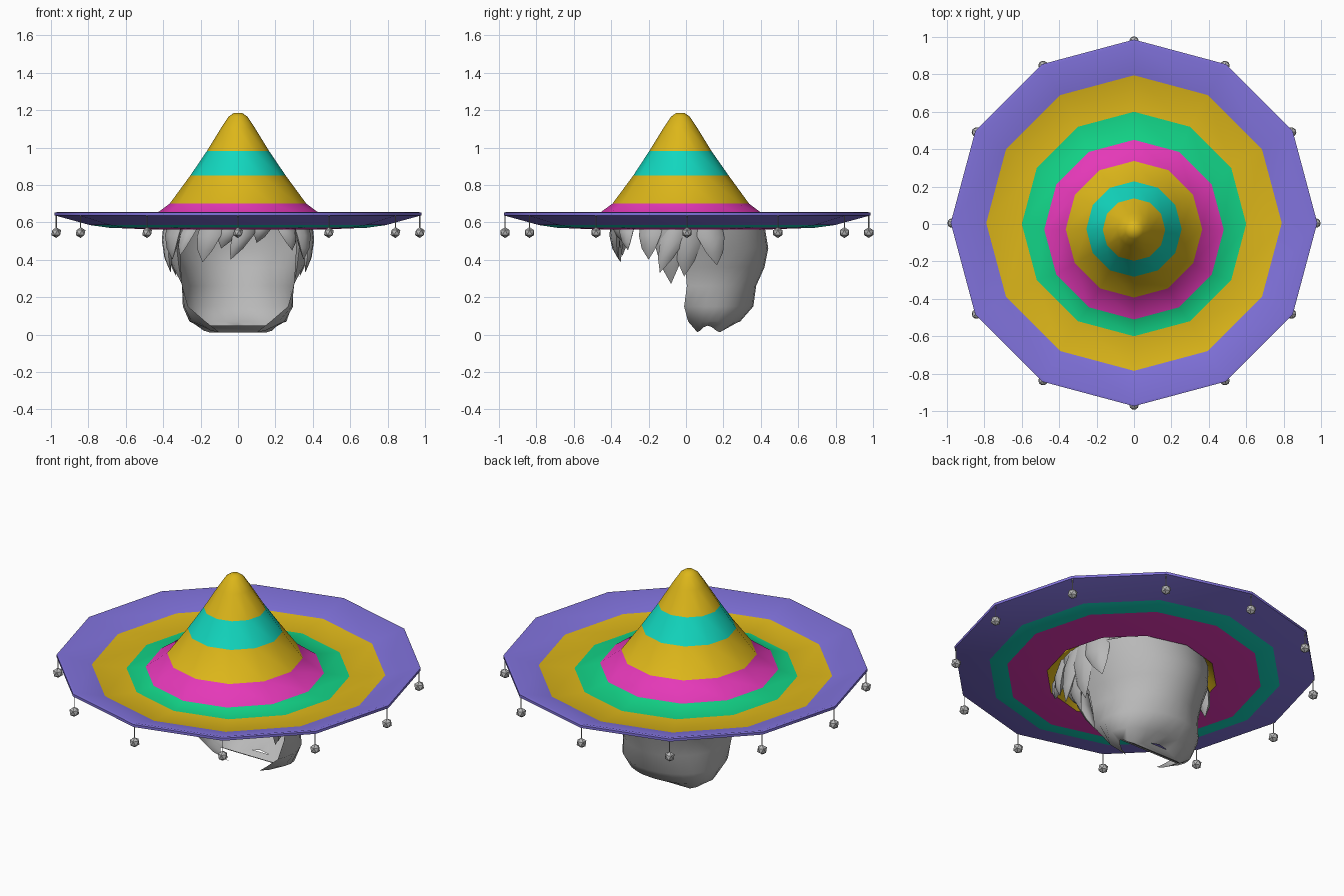
import bpy, bmesh, math
from mathutils import Vector

if "Cube" in bpy.data.objects:
    bpy.data.objects.remove(bpy.data.objects["Cube"])


def material(name, rgb):
    m = bpy.data.materials.new(name)
    m.diffuse_color = (*rgb, 1)
    m.use_nodes = True
    m.node_tree.nodes["Principled BSDF"].inputs["Base Color"].default_value = m.diffuse_color
    return m


MATS = [material("gold", (0.72, 0.47, 0.01)),
        material("teal", (0.006, 0.68, 0.52)),
        material("magenta", (0.78, 0.04, 0.48)),
        material("green", (0.006, 0.65, 0.24)),
        material("purple", (0.22, 0.17, 0.72))]
GREY = material("grey", (0.48, 0.48, 0.48))
GOLD, TEAL, MAGENTA, GREEN, PURPLE = range(5)


def finish(name, bm, mats, angle=None, recalc=True):
    if recalc:
        bmesh.ops.recalc_face_normals(bm, faces=bm.faces)
    mesh = bpy.data.meshes.new(name)
    bm.to_mesh(mesh)
    bm.free()
    for m in mats:
        mesh.materials.append(m)
    ob = bpy.data.objects.new(name, mesh)
    bpy.context.collection.objects.link(ob)
    if angle:
        bpy.ops.object.select_all(action='DESELECT')
        ob.select_set(True)
        bpy.context.view_layer.objects.active = ob
        bpy.ops.object.shade_smooth_by_angle(angle=math.radians(angle))
    return ob


def bridge(bm, a, b, closed=True, mat=0):
    n = len(a)
    for i in range(n if closed else n - 1):
        j = (i + 1) % n
        bm.faces.new((a[i], a[j], b[j], b[i])).material_index = mat


# Hat: twelve-sided lathe, outside then underside (radius, centre y, z, colour of next band)
SIDES = 12
profile = [
    (0.022, -0.03, 1.185, GOLD), (0.05, -0.03, 1.165, GOLD), (0.09, -0.03, 1.105, GOLD),
    (0.167, -0.03, 0.98, TEAL), (0.255, -0.027, 0.85, GOLD), (0.365, -0.028, 0.70, MAGENTA),
    (0.48, -0.03, 0.615, GREEN), (0.60, 0.0, 0.59, GOLD), (0.79, 0.005, 0.602, PURPLE),
    (0.965, 0.006, 0.655, PURPLE), (0.98, 0.006, 0.652, PURPLE), (0.98, 0.006, 0.637, PURPLE),
    (0.79, 0.005, 0.585, TEAL), (0.69, 0.0, 0.571, MAGENTA), (0.46, -0.02, 0.562, GOLD),
    (0.345, -0.028, 0.69, GOLD), (0.15, -0.03, 0.97, GOLD), (0.03, -0.03, 1.13, GOLD)]
bm = bmesh.new()
rings = []
for r, cy, z, _ in profile:
    rings.append([bm.verts.new((r * math.cos(math.tau * k / SIDES),
                                cy + r * math.sin(math.tau * k / SIDES), z))
                  for k in range(SIDES)])
for a, b, p in zip(rings, rings[1:], profile):
    bridge(bm, a, b, mat=p[3])
bm.faces.new(rings[0])
bm.faces.new(rings[-1])
finish("sombrero", bm, MATS, 40)

# Hanging beads and their strings around the rim
bm_bead, bm_string = bmesh.new(), bmesh.new()
for k in range(SIDES):
    a = math.tau * k / SIDES
    p = Vector((0.972 * math.cos(a), 0.005 + 0.972 * math.sin(a), 0.545))
    new = bmesh.ops.create_icosphere(bm_bead, subdivisions=1, radius=0.029)["verts"]
    bmesh.ops.translate(bm_bead, verts=new, vec=p)
    new = bmesh.ops.create_cone(bm_string, cap_ends=True, segments=4,
                                radius1=0.003, radius2=0.003, depth=0.08)["verts"]
    bmesh.ops.translate(bm_string, verts=new, vec=p + Vector((0, 0, 0.06)))
finish("rim_beads", bm_bead, [GREY])
finish("bead_strings", bm_string, [GREY])

# Hair shell: open at the face, curling in below (z, half width, centre y, depth, wrap angle)
levels = [(0.58, 0.385, 0.0, 0.42, 92), (0.46, 0.36, 0.01, 0.43, 94),
          (0.36, 0.315, 0.03, 0.39, 95), (0.26, 0.30, 0.05, 0.325, 98),
          (0.15, 0.295, 0.10, 0.26, 115), (0.07, 0.26, 0.13, 0.16, 138),
          (0.03, 0.20, 0.13, 0.08, 150)]
N = 18
bm = bmesh.new()
rows = []
for li, (z, w, cy, d, wrap) in enumerate(levels):
    row = []
    for i in range(N + 1):
        u = 2 * i / N - 1
        a = math.radians(wrap) * u
        # lower edge dips into two lobes
        dz = 0.018 * math.cos(3 * math.pi * u) if li == len(levels) - 1 else 0
        row.append(bm.verts.new((w * math.sin(a), cy + d * math.cos(a), z + dz)))
    rows.append(row)
for a, b in zip(rows, rows[1:]):
    bridge(bm, a, b, closed=False)
# closed nape under the shell
last = rows[-1]
for i in range(N // 2 - 1):
    if i >= 3:
        bm.faces.new((last[i], last[i + 1], last[N - i - 1], last[N - i]))
finish("hair_shell", bm, [GREY], 50)

# Scalp inside the crown
bm = bmesh.new()
rings = [[bm.verts.new((r * math.cos(math.tau * k / 20), 0.0 + r * sy * math.sin(math.tau * k / 20), z))
          for k in range(20)]
         for r, sy, z in ((0.385, 1.06, 0.57), (0.35, 1.0, 0.63), (0.28, 1.0, 0.72), (0.15, 1.0, 0.79))]
for a, b in zip(rings, rings[1:]):
    bridge(bm, a, b)
bm.faces.new(rings[-1])
finish("hair_scalp", bm, [GREY], 50)


# Pointed locks: a flattened section that bulges outward and narrows to a tip
def lock(bm, base, tip, width, thick=0.035):
    base, tip = Vector(base), Vector(tip)
    out = Vector((base.x, base.y, 0)).normalized()
    side = Vector((-out.y, out.x, 0))
    rings = []
    for t, s in ((0, 1.0), (0.35, 0.95), (0.7, 0.6)):
        c = base.lerp(tip, t) + out * 0.06 * t * (1 - t)
        rings.append([bm.verts.new(c + side * (math.cos(math.tau * k / 6) * width * s)
                                   + out * (math.sin(math.tau * k / 6) * thick * s))
                      for k in range(6)])
    for a, b in zip(rings, rings[1:]):
        bridge(bm, a, b)
    point = bm.verts.new(tip)
    for k in range(6):
        bm.faces.new((rings[-1][k], rings[-1][(k + 1) % 6], point))
    bm.faces.new(rings[0])


# Side locks, mirrored (base y, tip x, tip y, tip z, half width)
bm = bmesh.new()
for s in (-1, 1):
    for by, tx, ty, tz, w in ((-0.18, 0.35, -0.20, 0.40, 0.07), (-0.09, 0.30, -0.08, 0.27, 0.085),
                              (-0.03, 0.36, -0.14, 0.33, 0.07), (0.02, 0.33, -0.01, 0.31, 0.08),
                              (0.11, 0.36, 0.165, 0.37, 0.08)):
        bx = 0.365 * math.sqrt(1 - (by / 0.42) ** 2)
        lock(bm, (s * bx, by, 0.60), (s * tx, ty, tz), w)
finish("side_locks", bm, [GREY], 50)

# Fringe locks swept across the brow (base x, tip x, tip y, tip z, half width)
bm = bmesh.new()
for bx, tx, ty, tz, w in ((-0.24, -0.31, -0.34, 0.42, 0.05), (-0.13, -0.19, -0.35, 0.385, 0.07),
                          (-0.02, -0.09, -0.35, 0.46, 0.06), (0.06, -0.04, -0.36, 0.40, 0.06),
                          (0.14, 0.10, -0.33, 0.49, 0.05), (0.24, 0.29, -0.31, 0.45, 0.06)):
    lock(bm, (bx, -0.375 * math.sqrt(1 - (bx / 0.42) ** 2), 0.60), (tx, ty, tz), w, 0.03)
finish("fringe_locks", bm, [GREY], 50)
